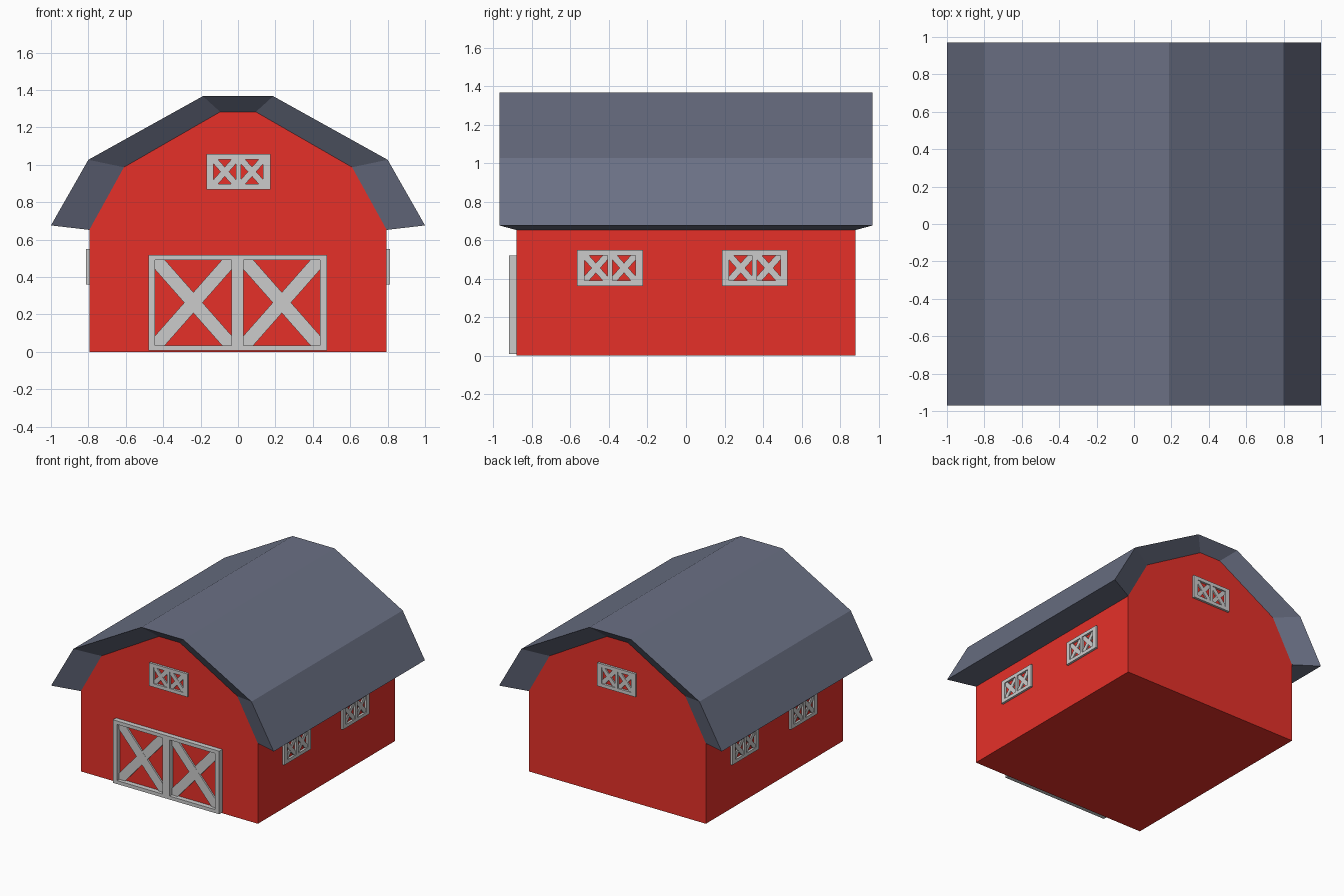
import bpy, bmesh
from math import pi

if "Cube" in bpy.data.objects:
    bpy.data.objects.remove(bpy.data.objects["Cube"])

HW, HD = 0.795, 0.88          # wall half width / half depth
ROOF_D = 0.97                 # roof half depth


def material(name, rgb):
    m = bpy.data.materials.new(name)
    m.diffuse_color = (*rgb, 1)
    m.use_nodes = True
    m.node_tree.nodes["Principled BSDF"].inputs["Base Color"].default_value = m.diffuse_color
    return m


def finish(name, bm, mat=None):
    bmesh.ops.recalc_face_normals(bm, faces=bm.faces)
    me = bpy.data.meshes.new(name)
    bm.to_mesh(me)
    bm.free()
    ob = bpy.data.objects.new(name, me)
    bpy.context.collection.objects.link(ob)
    if mat:
        me.materials.append(mat)
    return ob


def loop(bm, pts, y):
    return [bm.verts.new((x, y, z)) for x, z in pts]


def prism(bm, pts, y0, y1):
    """Extrude an XZ outline from y0 to y1."""
    a, b = loop(bm, pts, y0), loop(bm, pts, y1)
    bm.faces.new(a)
    bm.faces.new(b[::-1])
    for i in range(len(pts)):
        j = (i + 1) % len(pts)
        bm.faces.new((a[i], a[j], b[j], b[i]))


def mirrored(half):
    return [(-x, z) for x, z in half] + [(x, z) for x, z in reversed(half)]


red = material("barn_red", (0.79, 0.03, 0.022))
slate = material("roof_slate", (0.145, 0.162, 0.231))

# Walls: gambrel outline extruded front to back
inner = mirrored([(HW, 0.652), (0.61, 0.987), (0.095, 1.283)])
outer = mirrored([(1.0, 0.676), (0.8, 1.027), (0.188, 1.367)])
bm = bmesh.new()
prism(bm, [(-HW, 0)] + inner + [(HW, 0)], -HD, HD)
finish("walls", bm, red)

# Roof: outer shell with ends and eaves sloping in to the walls
bm = bmesh.new()
rings = [loop(bm, inner, -HD), loop(bm, outer, -ROOF_D),
         loop(bm, outer, ROOF_D), loop(bm, inner, HD)]
for r, s in zip(rings, rings[1:]):
    for i in range(len(inner) - 1):
        bm.faces.new((r[i], r[i + 1], s[i + 1], s[i]))
for i in (0, -1):
    bm.faces.new([r[i] for r in rings])
finish("roof", bm, slate)


def crossed_panel(name, w, h, side, rail, mid, bar, depth, bar_depth, loc, turn):
    """Double framed panel with an X brace in each half, facing -y."""
    bm = bmesh.new()
    back = 0.004

    def box(x0, x1, z0, z1):
        prism(bm, [(x0, z0), (x1, z0), (x1, z1), (x0, z1)], back, -depth)

    X, Z = w / 2, h / 2
    zi = Z - rail
    box(-X, X, zi, Z)
    box(-X, X, -Z, -zi)
    for x0, x1 in ((-X, side - X), (-mid / 2, mid / 2), (X - side, X)):
        box(x0, x1, -zi, zi)
    # diagonal braces trimmed to the openings
    for x0, x1 in ((side - X, -mid / 2), (mid / 2, X - side)):
        for k, (p, q) in enumerate(((x0, x1), (x1, x0))):
            a = bar if q > p else -bar
            prism(bm, [(p, -zi), (p + a, -zi), (q, zi - bar), (q, zi),
                       (q - a, zi), (p, bar - zi)],
                  back, -bar_depth - 0.001 * k)
    ob = finish(name, bm)
    ob.location = loc
    ob.rotation_euler.z = turn


# Front door
crossed_panel("front_door", 0.955, 0.512, 0.037, 0.028, 0.065, 0.052,
              0.04, 0.012, (-0.002, -HD, 0.263), 0)


# Windows: gable pair and side pairs, each turned half round for the far side
def window(name, loc, turn):
    crossed_panel(name, 0.342, 0.188, 0.038, 0.028, 0.026, 0.024,
                  0.018, 0.01, loc, turn)


for s, end, flank in ((1, "front", "right"), (-1, "back", "left")):
    half = 0 if s == 1 else pi
    window(end + "_gable_window", (0.002 * s, -HD * s, 0.963), half)
    for i, y in enumerate((-0.395, 0.357)):
        window(f"{flank}_window_{i + 1}", (HW * s, y * s, 0.455), half + pi / 2)
